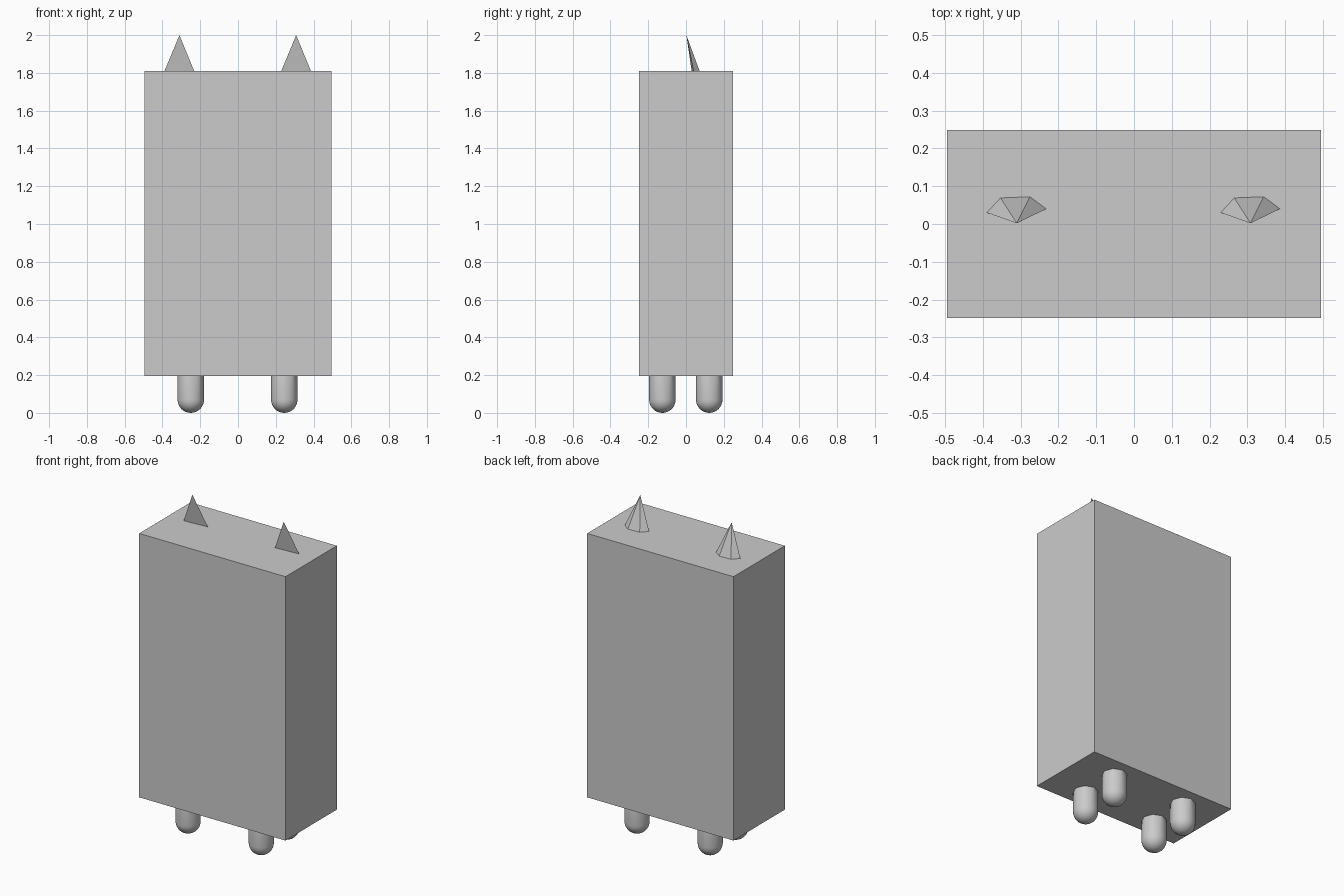
import bpy, bmesh, math

if "Cube" in bpy.data.objects:
    bpy.data.objects.remove(bpy.data.objects["Cube"])


def make_object(name, bm, smooth=False):
    bmesh.ops.recalc_face_normals(bm, faces=bm.faces)
    mesh = bpy.data.meshes.new(name)
    bm.to_mesh(mesh)
    bm.free()
    obj = bpy.data.objects.new(name, mesh)
    bpy.context.collection.objects.link(obj)
    if smooth:
        bpy.ops.object.select_all(action='DESELECT')
        obj.select_set(True)
        bpy.context.view_layer.objects.active = obj
        bpy.ops.object.shade_smooth_by_angle(angle=math.radians(30))
    return obj


# Body: plain tall box
bm = bmesh.new()
bmesh.ops.create_cube(bm, size=1)
for v in bm.verts:
    v.co.x *= 0.99
    v.co.y *= 0.496
    v.co.z = 1.003 + v.co.z * 1.614
make_object("body", bm)


# Ears: flat-fronted half cones leaning forward
def ear(name, x):
    bm = bmesh.new()
    base = [bm.verts.new((x + dx, y, 1.81)) for dx, y in
            ((-0.079, 0.03), (-0.043, 0.069), (0.035, 0.072), (0.078, 0.04))]
    tip = bm.verts.new((x, 0.002, 2.0))
    bm.faces.new(base)
    for i in range(4):
        bm.faces.new((base[i], base[(i + 1) % 4], tip))
    make_object(name, bm)


ear("left_ear", -0.31)
ear("right_ear", 0.308)


# Legs: round-ended pegs whose top rim turns octagonal
def leg(name, x, y, r=0.07, n=32):
    bm = bmesh.new()
    rings = [(r * math.sin(a), r - r * math.cos(a))
             for a in (math.pi / 2 * i / 8 for i in range(1, 9))]
    rings += [(r, 0.165), (r, 0.2)]
    loops = []
    for k, (rad, z) in enumerate(rings):
        loop = []
        for i in range(n):
            a = 2 * math.pi * i / n
            q = rad
            if k == len(rings) - 1:
                off = a % (math.pi / 4) - math.pi / 8
                q = rad * math.cos(math.pi / 8) / math.cos(off)
            loop.append(bm.verts.new((x + q * math.cos(a), y + q * math.sin(a), z)))
        loops.append(loop)
    for lo, hi in zip(loops, loops[1:]):
        for i in range(n):
            j = (i + 1) % n
            bm.faces.new((lo[i], lo[j], hi[j], hi[i]))
    pole = bm.verts.new((x, y, 0))
    for i in range(n):
        bm.faces.new((pole, loops[0][(i + 1) % n], loops[0][i]))
    bm.faces.new(loops[-1])
    make_object(name, bm, smooth=True)


for side, x in (("left", -0.25), ("right", 0.245)):
    for end, y in (("front", -0.125), ("back", 0.123)):
        leg(f"{end}_{side}_leg", x, y)
